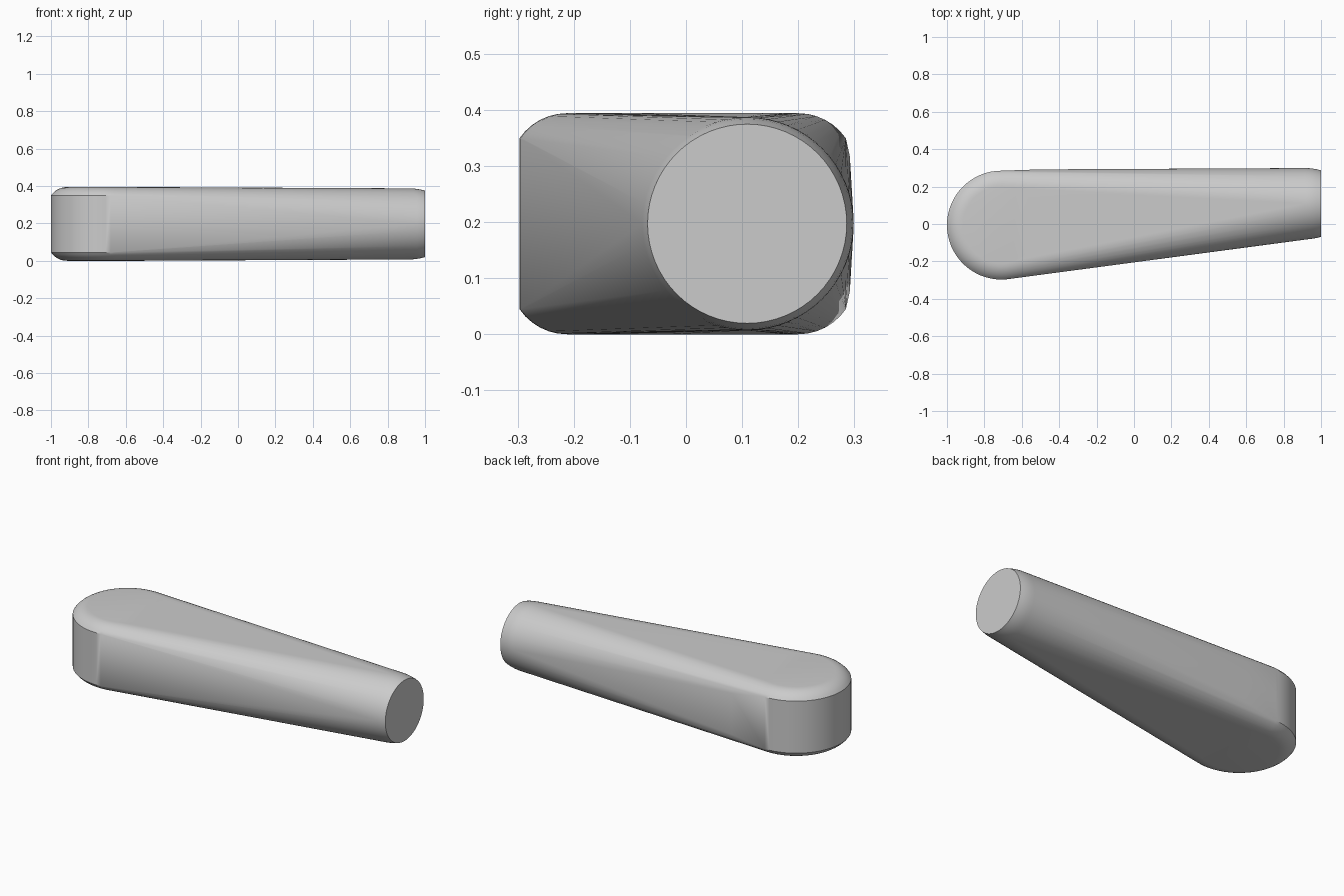
import bpy, bmesh
from math import sin, cos, pi, asin, radians

if "Cube" in bpy.data.objects:
    bpy.data.objects.remove(bpy.data.objects["Cube"])

bm = bmesh.new()
ZC, HALF = 0.197, 0.197


def arc(radius, half, inset, drop, steps=6):
    """Rounded rim: (radius, half height) pairs, tangent to the inner side."""
    big = (inset ** 2 + drop ** 2) / (2 * drop)
    end = asin(inset / big)
    return [(radius - inset + big * sin(end * i / steps),
             half - big * (1 - cos(end * i / steps))) for i in range(steps + 1)]


# Broad upright round end with softened top and bottom rims
for r, h in arc(0.291, HALF, 0.085, 0.045):
    for i in range(64):
        a = 2 * pi * i / 64
        for s in (-1, 1):
            bm.verts.new((-0.709 + r * cos(a), -0.006 + r * sin(a), ZC + s * h))

# Round tip facing +x with a slightly curved rim
for depth, r in arc(0.085, 0.19, 0.085, 0.0125, 4):
    for i in range(64):
        a = 2 * pi * i / 64
        bm.verts.new((0.915 + depth, 0.109 + r * cos(a), ZC + r * sin(a)))

# Slight swelling of the back flank beside the round end
for s in (-1, 1):
    bm.verts.new((-0.5, 0.292, ZC + s * 0.12))

# Skin stretched over both ends
res = bmesh.ops.convex_hull(bm, input=bm.verts[:])
loose = [v for v in bm.verts if not v.link_faces]
bmesh.ops.delete(bm, geom=loose, context='VERTS')
bmesh.ops.dissolve_limit(bm, angle_limit=radians(0.2), verts=bm.verts[:], edges=bm.edges[:])
bmesh.ops.recalc_face_normals(bm, faces=bm.faces[:])

mesh = bpy.data.meshes.new("tapered_handle")
bm.to_mesh(mesh)
bm.free()
handle = bpy.data.objects.new("tapered_handle", mesh)
bpy.context.collection.objects.link(handle)
bpy.context.view_layer.objects.active = handle
handle.select_set(True)
bpy.ops.object.shade_smooth_by_angle(angle=radians(30))
